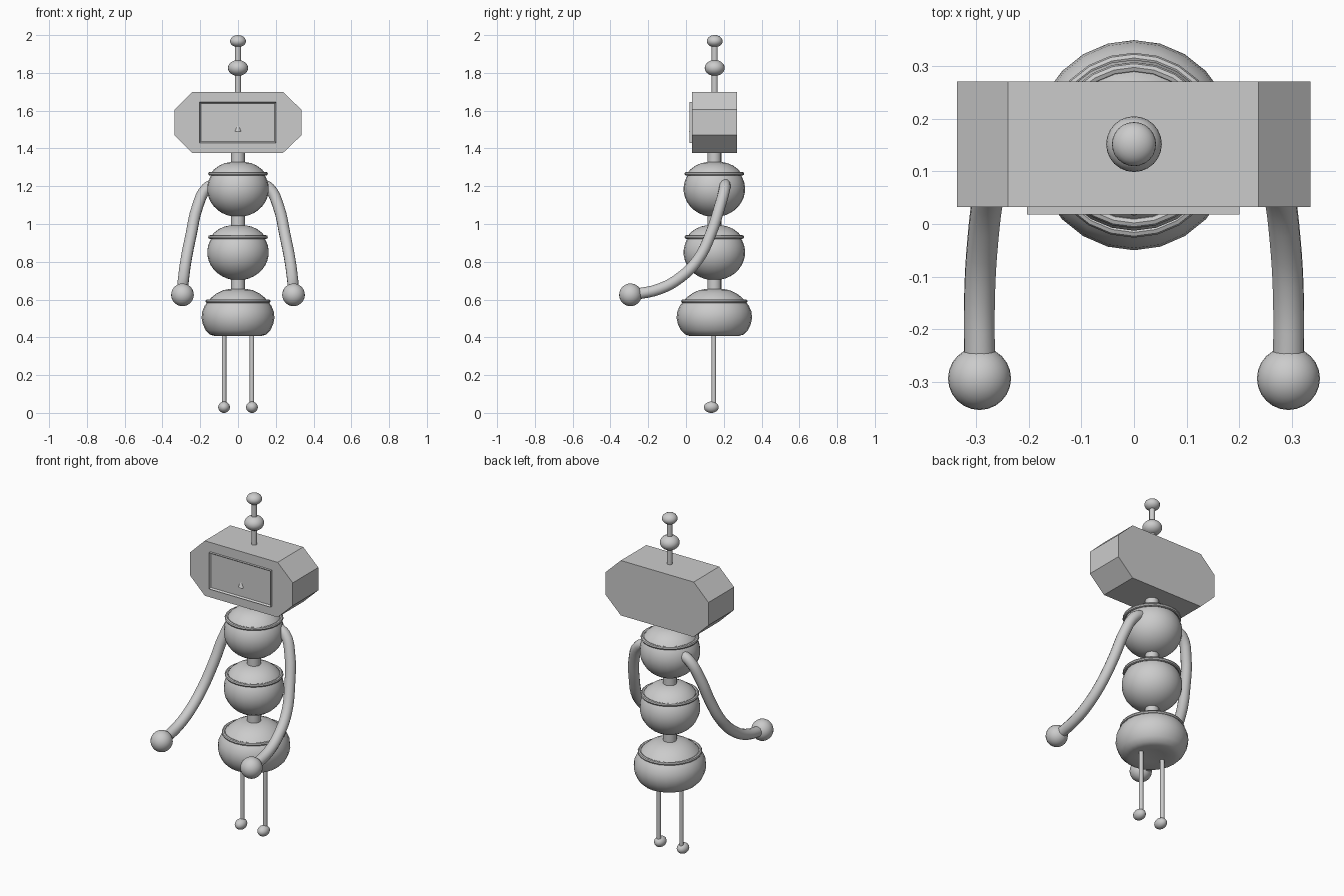
import bpy, bmesh, math
from mathutils import Vector, Matrix

if "Cube" in bpy.data.objects:
    bpy.data.objects.remove(bpy.data.objects["Cube"])

CY = 0.15  # depth of the body axis


def finish(name, bm, smooth=True):
    bmesh.ops.remove_doubles(bm, verts=bm.verts, dist=1e-5)
    bmesh.ops.recalc_face_normals(bm, faces=bm.faces)
    me = bpy.data.meshes.new(name)
    bm.to_mesh(me)
    bm.free()
    ob = bpy.data.objects.new(name, me)
    bpy.context.collection.objects.link(ob)
    if smooth:
        bpy.ops.object.select_all(action='DESELECT')
        ob.select_set(True)
        bpy.context.view_layer.objects.active = ob
        bpy.ops.object.shade_smooth_by_angle(angle=math.radians(40))
    return ob


def ball(name, loc, rx, ry, rz):
    bm = bmesh.new()
    m = Matrix.Translation(loc) @ Matrix.Diagonal((rx, ry, rz, 1))
    bmesh.ops.create_uvsphere(bm, u_segments=24, v_segments=14, radius=1, matrix=m)
    return finish(name, bm)


def rod(name, x, y, z0, z1, r0, r1=None, sides=16, smooth=True):
    bm = bmesh.new()
    bmesh.ops.create_cone(bm, cap_ends=True, segments=sides, radius1=r0,
                          radius2=r0 if r1 is None else r1, depth=z1 - z0,
                          matrix=Matrix.Translation((x, y, (z0 + z1) / 2)))
    return finish(name, bm, smooth)


def lathe(name, profile, closed=False, sx=1.0, sides=24):
    bm = bmesh.new()
    vs = [bm.verts.new((0, r, z)) for r, z in profile]
    pairs = list(zip(vs, vs[1:])) + ([(vs[-1], vs[0])] if closed else [])
    es = [bm.edges.new(p) for p in pairs]
    bmesh.ops.spin(bm, geom=vs + es, cent=(0, 0, 0), axis=(0, 0, 1),
                   angle=math.tau, steps=sides, use_merge=True)
    bmesh.ops.transform(bm, verts=bm.verts,
                        matrix=Matrix.Translation((0, CY, 0)) @ Matrix.Diagonal((sx, 1, 1, 1)))
    return finish(name, bm)


def ring(name, r, z, t, sx=1.0):
    circle = [(r + t * math.cos(a * math.tau / 8), z + t * math.sin(a * math.tau / 8)) for a in range(8)]
    return lathe(name, circle, True, sx)


def prism(name, outline, y0, y1, recess=None):
    bm = bmesh.new()
    front = bm.faces.new([bm.verts.new((x, y0, z)) for x, z in outline])
    back = bmesh.ops.extrude_face_region(bm, geom=[front], use_keep_orig=True)
    bmesh.ops.translate(bm, vec=(0, y1 - y0, 0),
                        verts=[g for g in back['geom'] if isinstance(g, bmesh.types.BMVert)])
    if recess:
        bmesh.ops.recalc_face_normals(bm, faces=bm.faces)
        for thickness, depth in recess:
            bmesh.ops.inset_region(bm, faces=[front], thickness=thickness)
            bmesh.ops.translate(bm, vec=(0, depth, 0), verts=front.verts)
    return finish(name, bm, False)


# Head: chamfered box
prism("head", [(-.337, 1.47), (-.24, 1.375), (.237, 1.375), (.336, 1.47),
               (.336, 1.605), (.237, 1.70), (-.24, 1.70), (-.337, 1.605)], .032, .271)

# Framed face panel and small nose
prism("face_panel", [(-.204, 1.43), (.201, 1.43), (.201, 1.645), (-.204, 1.645)],
      .018, .05, [(.010, .010)])
rod("nose", 0, .034, 1.49, 1.53, .018, .002, 12, False)

# Antenna
rod("antenna_rod", 0, CY + .002, 1.68, 1.97, .016)
ball("antenna_ball_lower", (0, CY + .002, 1.826), .053, .053, .042)
ball("antenna_ball_upper", (0, CY + .002, 1.968), .042, .042, .032)

# Spine linking head and body segments
rod("spine", 0, CY, .55, 1.40, .037)

# Two round body segments, each with rim and domed lid
for label, zc in (("chest", 1.185), ("belly", .850)):
    pot = []
    for i in range(13):
        a = math.radians(-90 + 125 * i / 12)
        pot.append((max(0, .163 * math.cos(a)), zc + .148 * math.sin(a)))
    pot += [(.140, zc + .087), (.128, zc + .103), (.10, zc + .124),
            (.07, zc + .137), (.04, zc + .143), (0, zc + .143)]
    lathe(label, pot)
    ring(label + "_rim", .148, zc + .081, .010)

# Hips: wide squat segment with rim and lid
lathe("hips", [(0, .422), (.07, .414), (.125, .406), (.155, .415), (.178, .438), (.193, .470),
               (.200, .503), (.196, .537), (.183, .567), (.165, .590), (.145, .612),
               (.115, .634), (.08, .650), (.04, .657), (0, .657)], sx=.965)
ring("hips_rim", .166, .591, .010, .98)

# Arms, hands, legs and feet, mirrored left and right
PATH = [(.115, .205, 1.215), (.165, .205, 1.19), (.215, .178, 1.09), (.248, .130, .945),
        (.275, .062, .81), (.288, -.034, .714), (.294, -.14, .656), (.294, -.27, .627)]
for side, s in (("left", 1), ("right", -1)):
    cu = bpy.data.curves.new(side + "_arm", 'CURVE')
    cu.dimensions = '3D'
    cu.bevel_depth = .030
    cu.bevel_resolution = 4
    cu.resolution_u = 4
    cu.use_fill_caps = True
    sp = cu.splines.new('BEZIER')
    sp.bezier_points.add(len(PATH) - 1)
    for bp, p in zip(sp.bezier_points, PATH):
        bp.co = (p[0] * s, p[1], p[2])
        bp.handle_left_type = bp.handle_right_type = 'AUTO'
    bpy.context.collection.objects.link(bpy.data.objects.new(side + "_arm", cu))
    ball(side + "_hand", (.294 * s, -.294, .625), .06, .06, .06)
    rod(side + "_leg", .074 * s, CY - .002, .03, .45, .012)
    ball(side + "_foot", (.074 * s, .134, .03), .031, .039, .03)
